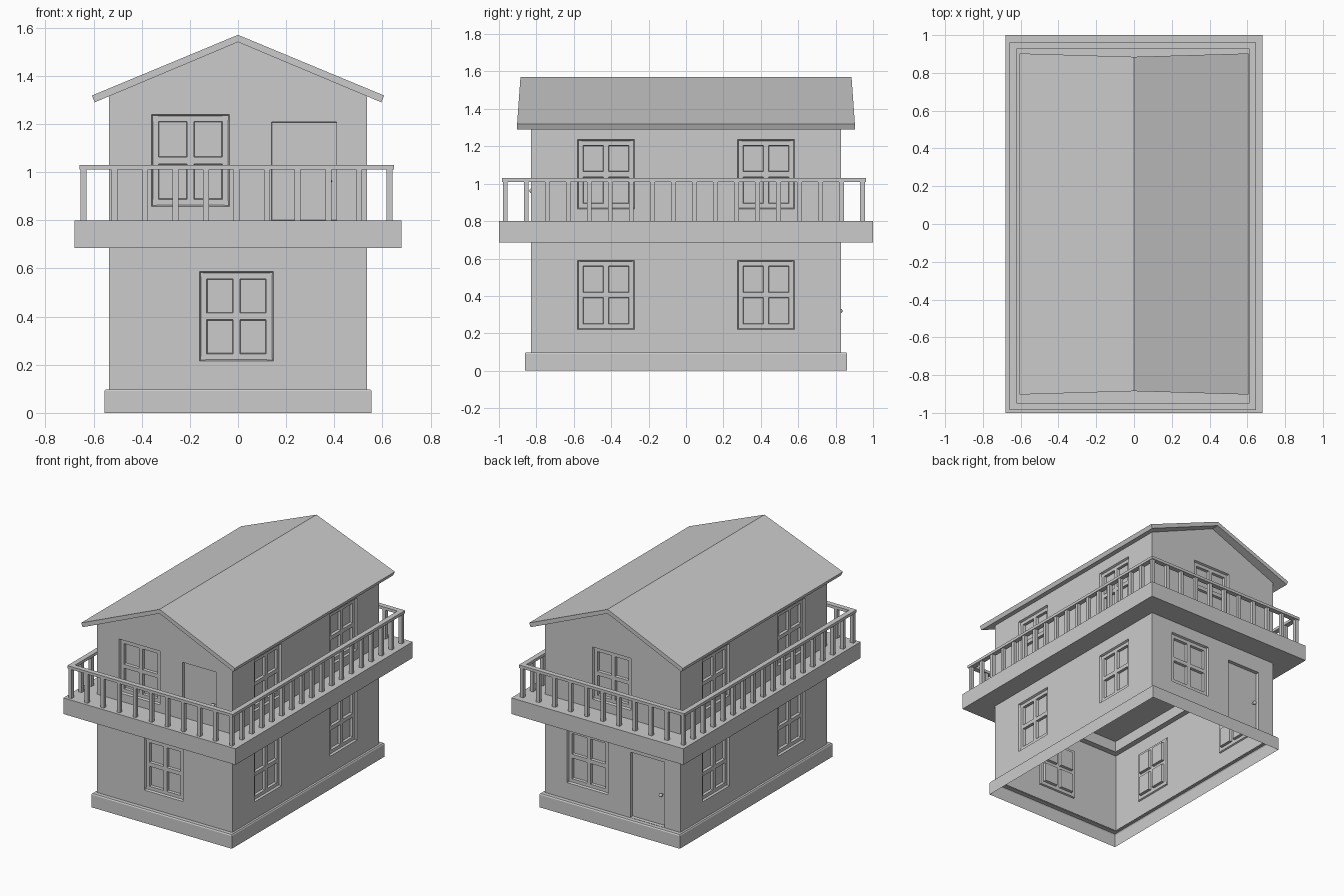
import bpy, bmesh
from math import radians
from mathutils import Matrix, Vector

if "Cube" in bpy.data.objects:
    bpy.data.objects.remove(bpy.data.objects["Cube"])

HX, HY = 0.535, 0.828          # wall half sizes
SLAB_TOP, RAIL_Z = 0.80, 1.01


def finish(name, bm, normals=True):
    if normals:
        bmesh.ops.recalc_face_normals(bm, faces=bm.faces)
    me = bpy.data.meshes.new(name)
    bm.to_mesh(me)
    bm.free()
    ob = bpy.data.objects.new(name, me)
    bpy.context.collection.objects.link(ob)
    return ob


def add_box(bm, lo, hi, matrix=Matrix()):
    lo, hi = Vector(lo), Vector(hi)
    m = matrix @ Matrix.Translation((lo + hi) / 2) @ Matrix.Diagonal((*(hi - lo), 1))
    bmesh.ops.create_cube(bm, size=1, matrix=m)


def loft(name, loops, cap=False, closed=False, cx=0, cy=0):
    """Join rectangular loops given as (half x, half y, z)."""
    bm = bmesh.new()
    rings = [[bm.verts.new((cx + sx * hx, cy + sy * hy, z))
              for sx, sy in ((-1, -1), (1, -1), (1, 1), (-1, 1))] for hx, hy, z in loops]
    pairs = list(zip(rings, rings[1:])) + ([(rings[-1], rings[0])] if closed else [])
    for a, b in pairs:
        for i in range(4):
            j = (i + 1) % 4
            bm.faces.new((a[i], a[j], b[j], b[i]))
    if cap:
        bm.faces.new(rings[0])
        bm.faces.new(rings[-1])
    return finish(name, bm)


def extrude_profile(name, pts, y_of, open_edge=None):
    """Extrude an x-z profile between -y and +y."""
    bm = bmesh.new()
    f = [bm.verts.new((x, -y_of(x), z)) for x, z in pts]
    b = [bm.verts.new((x, y_of(x), z)) for x, z in pts]
    bm.faces.new(f)
    bm.faces.new(b)
    n = len(pts)
    for i in range(n):
        if i != open_edge:
            j = (i + 1) % n
            bm.faces.new((f[i], f[j], b[j], b[i]))
    return finish(name, bm)


# Base plinth and balcony slab (hollow underneath)
loft("base_plinth", [(0.555, 0.862, 0), (0.555, 0.862, 0.09), (0.55, 0.857, 0.098),
                     (HX - 0.01, HY - 0.01, 0.098)])
loft("balcony_slab", [(0.49, 0.78, 0.765), (0.49, 0.78, 0.685), (0.68, 1, 0.685),
                      (0.68, 1, SLAB_TOP)], cap=True)

# Walls: hollow gabled shell, open at the bottom
walls = extrude_profile("walls", [(-HX, 0.095), (HX, 0.095), (HX, 1.32), (0, 1.546), (-HX, 1.32)],
                        lambda x: HY, open_edge=0)

# Roof
extrude_profile("roof", [(0, 1.57), (0.607, 1.318), (0.595, 1.29), (0, 1.54),
                         (-0.595, 1.29), (-0.607, 1.318)],
                lambda x: 0.885 + 0.018 * abs(x) / 0.607)

# Wall frames: local x along the wall, -y outwards
SIDES = {"front": (0, HY), "right": (90, HX), "back": (180, HY), "left": (-90, HX)}


def side_matrix(side):
    ang, dist = SIDES[side]
    return Matrix.Rotation(radians(ang), 4, 'Z') @ Matrix.Translation((0, -dist, 0))


cut_bm = bmesh.new()


def cut_hole(side, u0, u1, z0, z1):
    add_box(cut_bm, (u0, -0.05, z0), (u1, 0.05, z1), side_matrix(side))


def window(side, level, u0, u1, z0, z1):
    m, g = 0.03, 0.028                       # frame margin, glazing bar
    cut_hole(side, u0, u1, z0, z1)

    def steps(a, b):
        c = (a + b) / 2
        return [a, a + m, c - g / 2, c + g / 2, b - m, b]

    bm = bmesh.new()
    grid = [[bm.verts.new((u, 0, z)) for u in steps(u0, u1)] for z in steps(z0, z1)]
    panes = []
    for r in range(5):
        for c in range(5):
            f = bm.faces.new((grid[r][c], grid[r][c + 1], grid[r + 1][c + 1], grid[r + 1][c]))
            if r in (1, 3) and c in (1, 3):
                panes.append(f)
    bm.normal_update()
    bmesh.ops.inset_region(bm, faces=list(bm.faces), thickness=0.006, depth=-0.014,
                           use_boundary=True)
    bm.normal_update()
    bmesh.ops.inset_individual(bm, faces=panes, thickness=0.004, depth=-0.018)
    bm.transform(side_matrix(side))
    finish(f"{side}_{level}_window", bm, normals=False)


def door(side, level, u0, u1, z0, z1, knob_u, knob_z):
    cut_hole(side, u0, u1, z0, z1)
    bm = bmesh.new()
    f = bm.faces.new([bm.verts.new(p) for p in
                      ((u0, 0, z0), (u1, 0, z0), (u1, 0, z1), (u0, 0, z1))])
    bm.normal_update()
    bmesh.ops.inset_region(bm, faces=[f], thickness=0.002, depth=-0.025, use_boundary=True)
    bm.transform(side_matrix(side))
    finish(f"{side}_{level}_door", bm, normals=False)
    # Door knob and stem
    bm = bmesh.new()
    bmesh.ops.create_uvsphere(bm, u_segments=16, v_segments=10, radius=0.013,
                              matrix=Matrix.Translation((knob_u, 0.004, knob_z)))
    bmesh.ops.create_cone(bm, cap_ends=True, segments=12, radius1=0.006, radius2=0.006, depth=0.03,
                          matrix=Matrix.Translation((knob_u, 0.014, knob_z))
                          @ Matrix.Rotation(radians(90), 4, 'X'))
    for f in bm.faces:
        f.smooth = len(f.verts) < 5
    bm.transform(side_matrix(side))
    finish(f"{side}_{level}_door_knob", bm)


# Side windows
for side in ("right", "left"):
    for u, tag in ((-0.58, "a"), (0.275, "b")):
        window(side, f"lower_{tag}", u, u + 0.305, 0.22, 0.59)
        window(side, f"upper_{tag}", u, u + 0.305, 0.865, 1.235)

# The back's lower storey repeats the front's upper storey
for side, level, dz in (("front", "upper", 0), ("back", "lower", -0.642)):
    window(side, level, -0.36, -0.035, 0.857 + dz, 1.24 + dz)
    bottom = SLAB_TOP if level == "upper" else 0.1
    door(side, level, 0.14, 0.41, bottom, 1.208 + dz, 0.377, 0.962 + dz)
window("front", "lower", -0.16, 0.147, 0.215, 0.587)
window("back", "upper", -0.16, 0.147, 0.865, 1.237)

# Cut the openings out of the thin walls
cutter = finish("opening_cutter", cut_bm)
cutter.hide_render = True
cutter.hide_viewport = True
cutter.display_type = 'WIRE'
sol = walls.modifiers.new("thickness", 'SOLIDIFY')
sol.thickness, sol.offset = 0.008, -1
cut = walls.modifiers.new("openings", 'BOOLEAN')
cut.operation, cut.solver, cut.object = 'DIFFERENCE', 'EXACT', cutter

# Handrail ring with a small offset from the centre
RX, RY, OX, OY = 0.653, 0.973, -0.006, -0.011
loft("handrail", [(RX, RY, RAIL_Z), (RX, RY, 1.03), (RX - 0.036, RY - 0.036, 1.03),
                  (RX - 0.036, RY - 0.036, RAIL_Z)], closed=True, cx=OX, cy=OY)

# Balusters around the balcony
bm = bmesh.new()
px, py, h = RX - 0.018, RY - 0.018, 0.0125
nx, ny = 10, 17
spots = [(-px + 2 * px * i / nx, s * py) for i in range(nx + 1) for s in (-1, 1)]
spots += [(s * px, -py + 2 * py * i / ny) for i in range(1, ny) for s in (-1, 1)]
for x, y in spots:
    add_box(bm, (OX + x - h, OY + y - h, SLAB_TOP), (OX + x + h, OY + y + h, RAIL_Z))
finish("balusters", bm)
